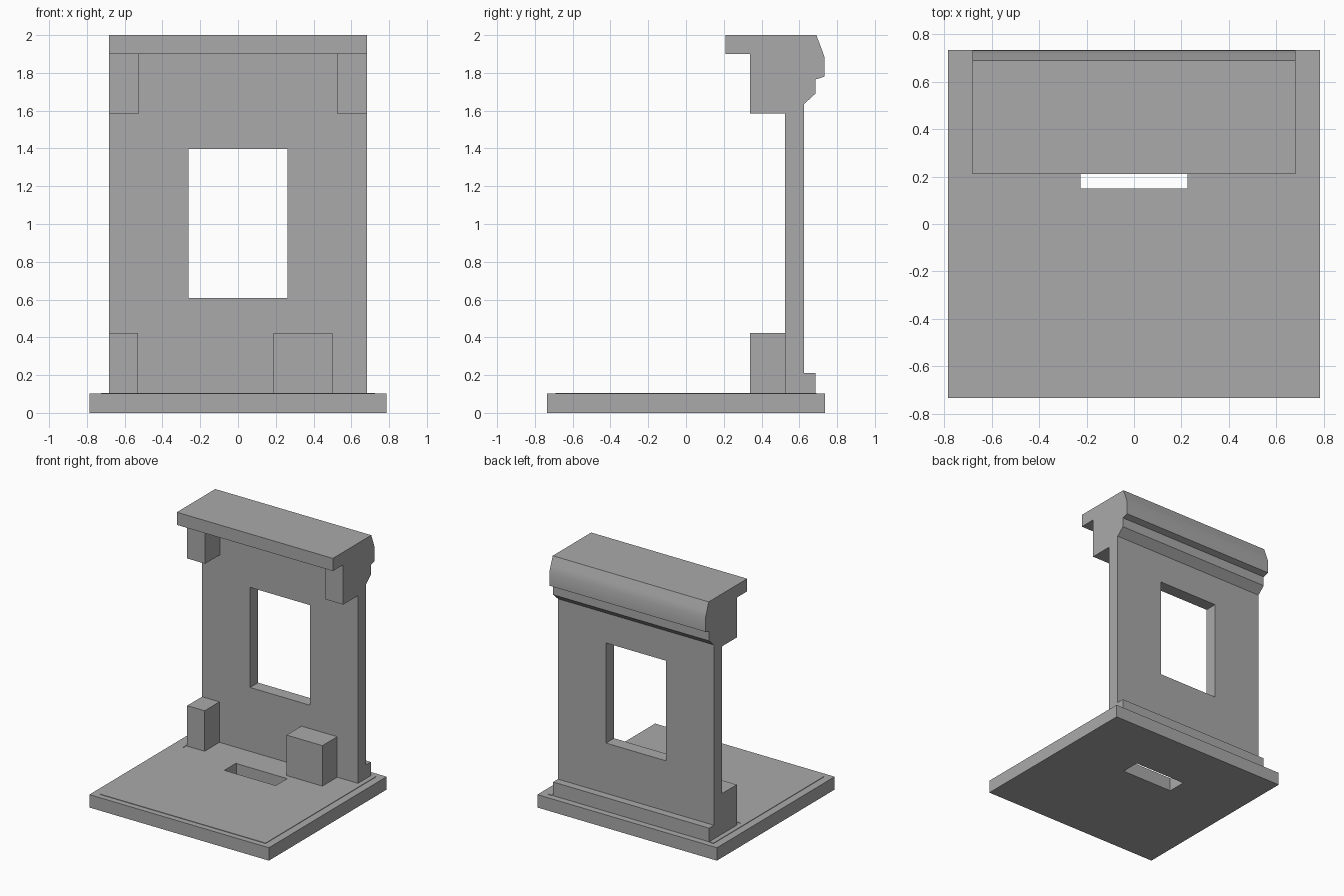
import bpy, bmesh
from mathutils import Vector

cube = bpy.data.objects.get("Cube")
if cube:
    bpy.data.objects.remove(cube, do_unlink=True)

grey = bpy.data.materials.new("stone grey")
grey.use_nodes = True
colour = (0.4, 0.4, 0.4, 1)
grey.diffuse_color = colour
grey.node_tree.nodes["Principled BSDF"].inputs["Base Color"].default_value = colour


def prism(name, outline, sweep):
    """Extrude a closed outline of 3D points along a sweep vector."""
    bm = bmesh.new()
    face = bm.faces.new([bm.verts.new(p) for p in outline])
    out = bmesh.ops.extrude_face_region(bm, geom=[face], use_keep_orig=True)
    moved = [v for v in out["geom"] if isinstance(v, bmesh.types.BMVert)]
    bmesh.ops.translate(bm, verts=moved, vec=Vector(sweep))
    bmesh.ops.recalc_face_normals(bm, faces=bm.faces)
    mesh = bpy.data.meshes.new(name)
    bm.to_mesh(mesh)
    bm.free()
    mesh.materials.append(grey)
    obj = bpy.data.objects.new(name, mesh)
    bpy.context.collection.objects.link(obj)
    return obj


def box(name, x, y, z):
    outline = [(x[0], y[0], z[0]), (x[1], y[0], z[0]),
               (x[1], y[1], z[0]), (x[0], y[1], z[0])]
    return prism(name, outline, (0, 0, z[1] - z[0]))


def cut(obj, cutter):
    """Subtract the cutter and discard it."""
    cutter.hide_render = True
    mod = obj.modifiers.new("opening", "BOOLEAN")
    mod.operation = "DIFFERENCE"
    mod.solver = "EXACT"
    mod.object = cutter
    bpy.context.view_layer.objects.active = obj
    bpy.ops.object.modifier_apply(modifier=mod.name)
    bpy.data.objects.remove(cutter, do_unlink=True)


SIDE = 0.682
FLOOR = 0.102
SLOT_X, SLOT_Y = 0.225, (0.15, 0.30)

# Base slab with a slot right through it
base = box("base_slab", (-0.785, 0.785), (-0.735, 0.735), (0, FLOOR))
cut(base, box("slot_cutter", (-SLOT_X, SLOT_X), SLOT_Y, (-0.1, 0.3)))

# Thin raised floor, cut away around the wall and the slot
half = [(SLOT_X, SLOT_Y[0]), (SLOT_X, SLOT_Y[1]), (0.69, SLOT_Y[1]),
        (0.69, 0.69), (0.725, 0.69), (0.725, -0.69)]
floor = half + [(-x, y) for x, y in reversed(half)]
prism("floor_panel", [(x, y, FLOOR) for x, y in floor], (0, 0, 0.004))

# Wall, plinth and moulded cornice share one side profile
profile = [(0.525, FLOOR), (0.525, 1.9), (0.21, 1.9), (0.21, 2.0),
           (0.69, 2.0), (0.715, 1.935), (0.733, 1.885), (0.733, 1.78),
           (0.685, 1.765), (0.685, 1.69), (0.625, 1.635),
           (0.625, 0.21), (0.685, 0.21), (0.685, FLOOR)]
wall = prism("wall", [(-SIDE, y, z) for y, z in profile], (2 * SIDE, 0, 0))
cut(wall, box("window_cutter", (-0.262, 0.262), (0.4, 0.8), (0.607, 1.398)))

# Brackets beneath the cornice
DEPTH = (0.34, 0.525)
for name, side in (("left", 1), ("right", -1)):
    box(name + "_bracket", sorted((side * 0.525, side * SIDE)), DEPTH, (1.585, 1.9))

# Blocks standing at the foot of the wall
box("right_foot_block", (-SIDE, -0.53), DEPTH, (FLOOR, 0.422))
box("left_foot_block", (0.187, 0.5), DEPTH, (FLOOR, 0.422))

# Smooth only the rounded back of the cornice
bpy.ops.object.select_all(action="DESELECT")
wall.select_set(True)
bpy.context.view_layer.objects.active = wall
bpy.ops.object.shade_smooth_by_angle(angle=0.5)
